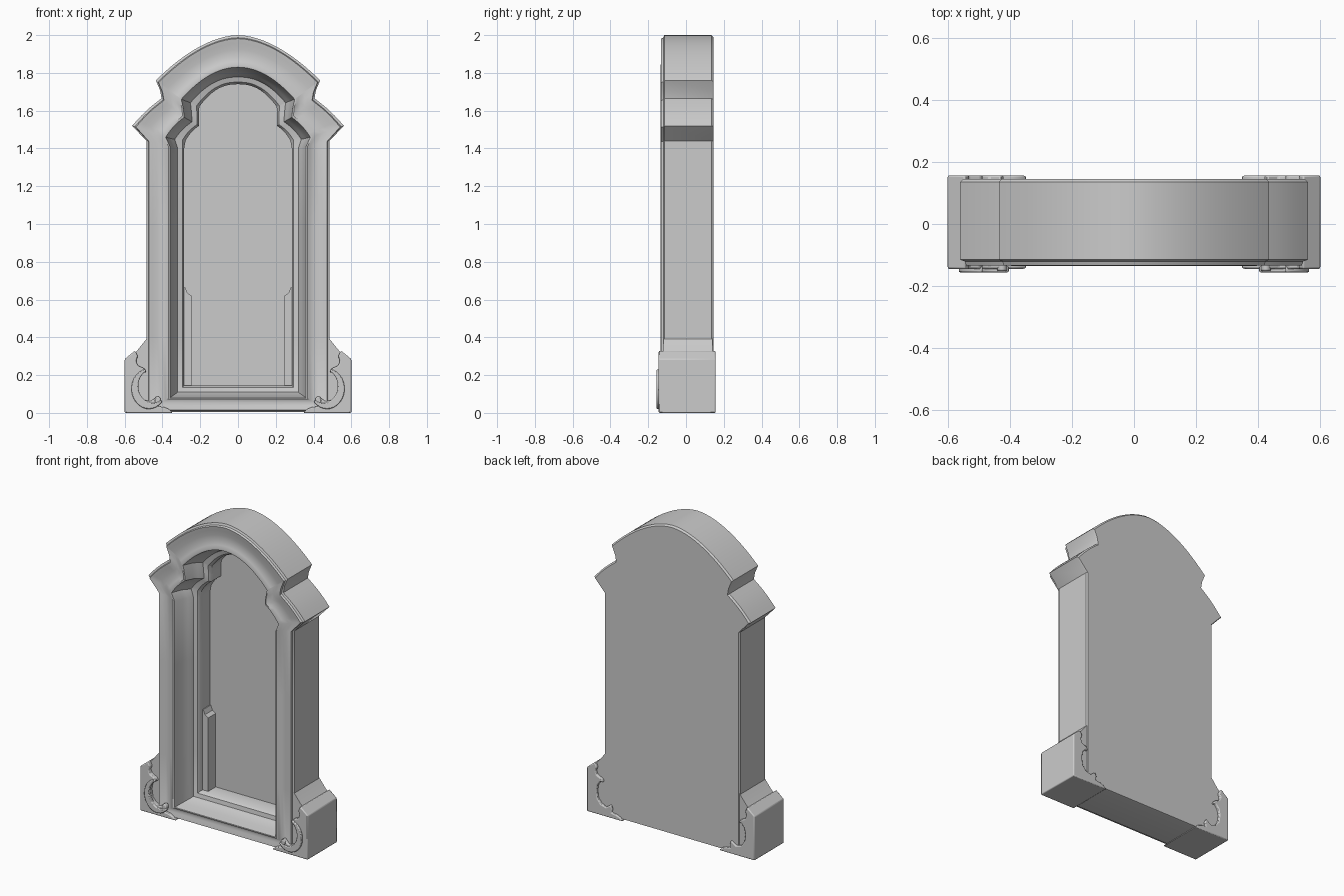
import bpy, bmesh, math

if "Cube" in bpy.data.objects:
    bpy.data.objects.remove(bpy.data.objects["Cube"])

# ---------- helpers ----------
def finish(name, bm, angle=35):
    bmesh.ops.recalc_face_normals(bm, faces=bm.faces)
    me = bpy.data.meshes.new(name)
    bm.to_mesh(me)
    bm.free()
    me.shade_smooth()
    me.set_sharp_from_angle(angle=math.radians(angle))
    ob = bpy.data.objects.new(name, me)
    bpy.context.collection.objects.link(ob)
    return ob

def prism(name, outline, y0, y1, side=1, bevel=0.0):
    """Extrude an (x, z) outline from y0 to y1; side=-1 mirrors it in x."""
    bm = bmesh.new()
    a = [bm.verts.new((side * x, y0, z)) for x, z in outline]
    b = [bm.verts.new((side * x, y1, z)) for x, z in outline]
    n = len(a)
    bm.faces.new(a)
    bm.faces.new(b[::-1])
    for i in range(n):
        bm.faces.new((a[i], b[i], b[(i + 1) % n], a[(i + 1) % n]))
    ob = finish(name, bm)
    if bevel:
        m = ob.modifiers.new("soft_edges", 'BEVEL')
        m.width = bevel
        m.segments = 2
        m.limit_method = 'ANGLE'
        m.angle_limit = math.radians(40)
    return ob

# Contour keys: column x, bottom z, column top z, shoulder, notch, upper tip, apex, arch power
OUTER = (.485, .006, 1.44, .56, 1.52, .405, 1.665, .435, 1.76, 2.0, 1.8)
MID = (.36, .08, 1.41, .383, 1.46, .285, 1.565, .30, 1.66, 1.83, 2.0)
INNER = (.325, .105, 1.40, .345, 1.45, .25, 1.545, .26, 1.645, 1.785, 2.2)
OPENING = (.285, .145, 1.40, .278, 1.44, .207, 1.52, .205, 1.62, 1.74, 2.4)

def mix(a, b, t):
    return tuple(p + (q - p) * t for p, q in zip(a, b))

def contour(k):
    cx, zb, zt, sx, sz, nx, nz, ex, ez, top, power = k
    half = [(cx, zb), (cx, .4), (cx, 1.0), (cx, zt)]
    # shoulder slope, slightly convex
    for i in range(7):
        t = i / 6
        bow = .005 * math.sin(math.pi * t)
        half.append((sx + (nx - sx) * t + bow, sz + (nz - sz) * t + bow))
    # soft notch below the upper tip
    half.append((nx + (ex - nx) * .25, nz + (ez - nz) * .45))
    # arch
    n = 20
    for i in range(n):
        t = math.sin(math.pi / 2 * (1 - i / n))
        half.append((ex * t, top - (top - ez) * t ** power))
    return half + [(0, top)] + [(-x, z) for x, z in half[::-1]]

# ---------- moulded frame with recessed panel and flat back ----------
rings = [(mix(OUTER, MID, .06), .145), (OUTER, .135), (OUTER, -.115)]
# raised lip, shallow cove, forward inner bead
rings += [(mix(OUTER, MID, t), y) for t, y in
          ((.08, -.12), (.11, -.133), (.25, -.129), (.45, -.122), (.65, -.121), (.82, -.127), (.93, -.135), (1, -.133))]
# stepped descent to the opening
rings += [(mix(MID, INNER, t), y) for t, y in ((.15, -.11), (.4, -.07), (.75, -.035), (1, -.02))]
rings += [(mix(INNER, OPENING, t), y) for t, y in ((.15, 0), (.75, .008), (1, .025), (1, .122))]
bm = bmesh.new()
loops = [[bm.verts.new((x, y, z)) for x, z in contour(k)] for k, y in rings]
for a, b in zip(loops, loops[1:]):
    for i in range(len(a)):
        j = (i + 1) % len(a)
        bm.faces.new((a[i], a[j], b[j], b[i]))
bm.faces.new(loops[0])
bm.faces.new(loops[-1])
finish("arched_frame", bm)

# ---------- parts mirrored left and right ----------
LINER = [(.245, .14), (.245, .62), (.268, .635), (.28, .665), (.292, .665), (.292, .14)]
FLARE = [(.46, .40), (.482, .395), (.53, .335), (.59, .275), (.59, .006), (.46, .006)]
BLOCK = [(.345, 0), (.60, 0), (.60, .285), (.545, .33), (.53, .30), (.54, .275),
         (.53, .25), (.495, .235), (.485, .215), (.505, .215), (.525, .19), (.532, .15),
         (.525, .10), (.50, .07), (.465, .06), (.43, .085), (.42, .06), (.425, .035),
         (.39, .03), (.365, .02)]

# tapering crescent scroll
scroll = []
N = 18
for s in (1, -1):
    for i in range(N + 1):
        u = i / N if s == 1 else 1 - i / N
        a = math.radians(72 - 205 * u)
        r = .084 + s * (.005 + .015 * math.sin(math.pi * u))
        scroll.append((.462 + r * math.cos(a), .134 + 1.15 * r * math.sin(a)))

for side, label in ((1, "right"), (-1, "left")):
    prism("jamb_liner_" + label, LINER, .045, .13, side)
    prism("base_flare_" + label, FLARE, -.118, .14, side)
    prism("corner_block_" + label, BLOCK, -.145, .157, side, .006)
    prism("corner_scroll_" + label, scroll, -.156, -.135, side, .005)
    # curled tip at the lower end of the scroll
    curl = [(.425 + .016 * math.cos(math.tau * i / 14), .068 + .02 * math.sin(math.tau * i / 14)) for i in range(14)]
    prism("scroll_tip_" + label, curl, -.152, -.12, side, .005)
